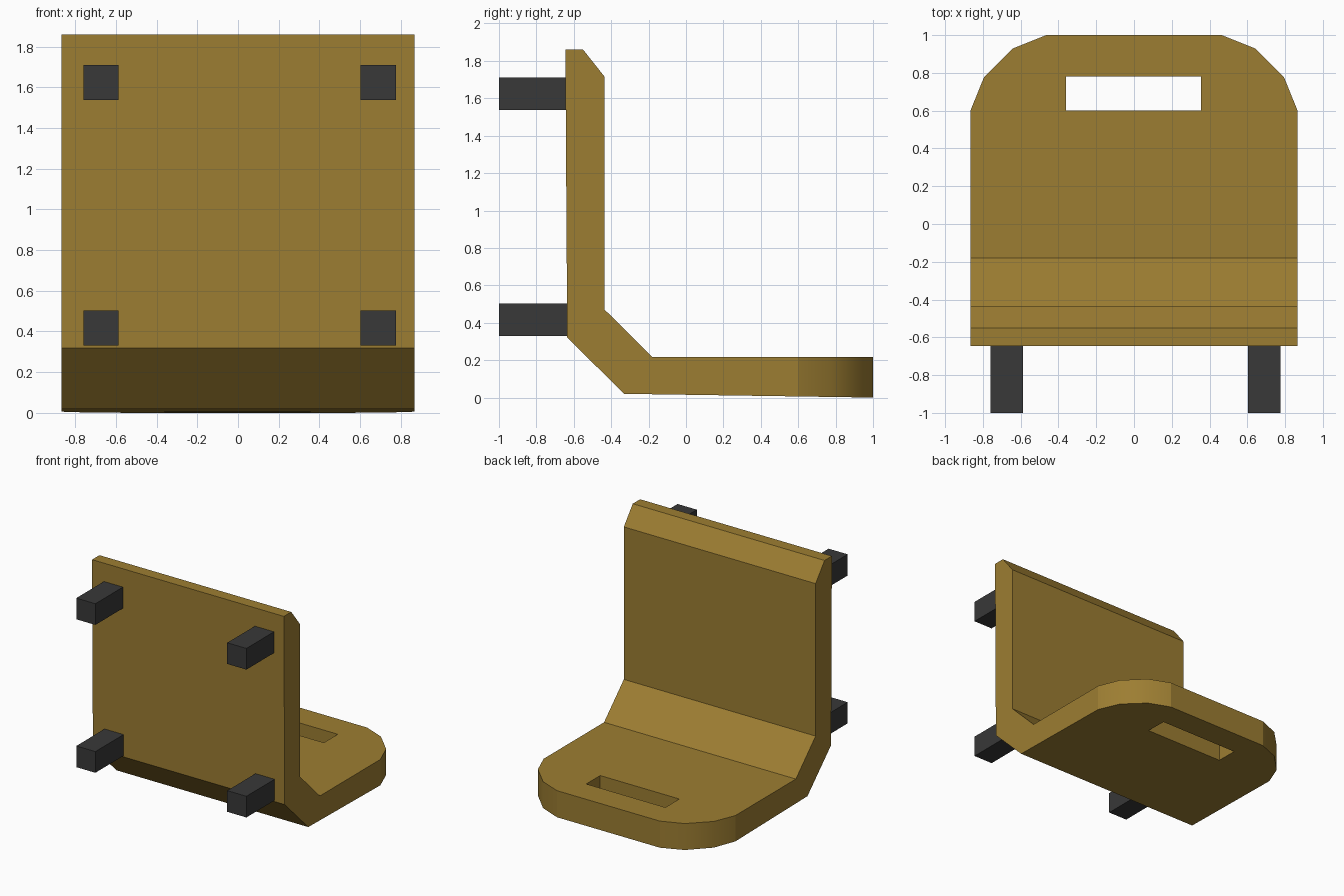
import bpy, bmesh

if "Cube" in bpy.data.objects:
    bpy.data.objects.remove(bpy.data.objects["Cube"])


def material(name, rgb):
    m = bpy.data.materials.new(name)
    m.diffuse_color = (*rgb, 1)
    m.use_nodes = True
    m.node_tree.nodes["Principled BSDF"].inputs["Base Color"].default_value = m.diffuse_color
    return m


def prism(name, points, offset, mat):
    """Closed prism: a polygon extruded along offset."""
    bm = bmesh.new()
    face = bm.faces.new([bm.verts.new(p) for p in points])
    new = bmesh.ops.extrude_face_region(bm, geom=[face], use_keep_orig=True)["geom"]
    bmesh.ops.translate(bm, vec=offset,
                        verts=[v for v in new if isinstance(v, bmesh.types.BMVert)])
    bmesh.ops.recalc_face_normals(bm, faces=bm.faces)
    mesh = bpy.data.meshes.new(name)
    bm.to_mesh(mesh)
    bm.free()
    mesh.materials.append(mat)
    ob = bpy.data.objects.new(name, mesh)
    bpy.context.collection.objects.link(ob)
    return ob


def box(name, x0, x1, y0, y1, z0, z1, mat):
    return prism(name, [(x0, y0, z0), (x1, y0, z0), (x1, y1, z0), (x0, y1, z0)],
                 (0, 0, z1 - z0), mat)


def boolean(target, cutter, operation):
    mod = target.modifiers.new(operation.title(), 'BOOLEAN')
    mod.operation, mod.object, mod.solver = operation, cutter, 'EXACT'
    bpy.context.view_layer.objects.active = target
    bpy.ops.object.modifier_apply(modifier=mod.name)
    bpy.data.objects.remove(cutter)


ochre = material("ochre", (0.335, 0.207, 0.032))
charcoal = material("charcoal", (0.040, 0.040, 0.040))

# Bent bracket: side profile (y, z) extruded across the width
profile = [(-0.645, 1.86), (-0.55, 1.86), (-0.435, 1.715), (-0.435, 0.47),
           (-0.18, 0.217), (1.0, 0.217), (1.0, 0.0), (-0.33, 0.02), (-0.635, 0.32)]
W = 0.866
bracket = prism("bracket", [(-W, y, z) for y, z in profile], (2 * W, 0, 0), ochre)

# Rounded far corners: keep only what lies inside the plan outline
half = [(W + 0.1, -1.0), (W + 0.1, 0.5), (W, 0.5), (W, 0.60), (0.795, 0.775),
        (0.64, 0.93), (0.465, 1.0)]
for side in (-1, 1):
    corner = [(side * x, y, -0.5) for x, y in half[3:]]
    corner += [(side * 0.465, 1.2, -0.5), (side * 1.1, 1.2, -0.5), (side * 1.1, 0.60, -0.5)]
    boolean(bracket, prism("corner_cutter", corner, (0, 0, 1.5), ochre), 'DIFFERENCE')

# Slot through the shelf
boolean(bracket, box("slot_cutter", -0.36, 0.355, 0.60, 0.78, -0.5, 0.5, ochre), 'DIFFERENCE')

# Smooth shading on the rounded corners only
for p in bracket.data.polygons:
    p.use_smooth = abs(p.normal.x) > 0.2 and abs(p.normal.y) > 0.2

# Four square pegs on the back plate
for x0, x1, side in ((-0.76, -0.588, "left"), (0.603, 0.776, "right")):
    for z0, z1, level in ((0.33, 0.503, "lower"), (1.537, 1.71, "upper")):
        box(f"{level}_{side}_peg", x0, x1, -1.0, -0.62, z0, z1, charcoal)
